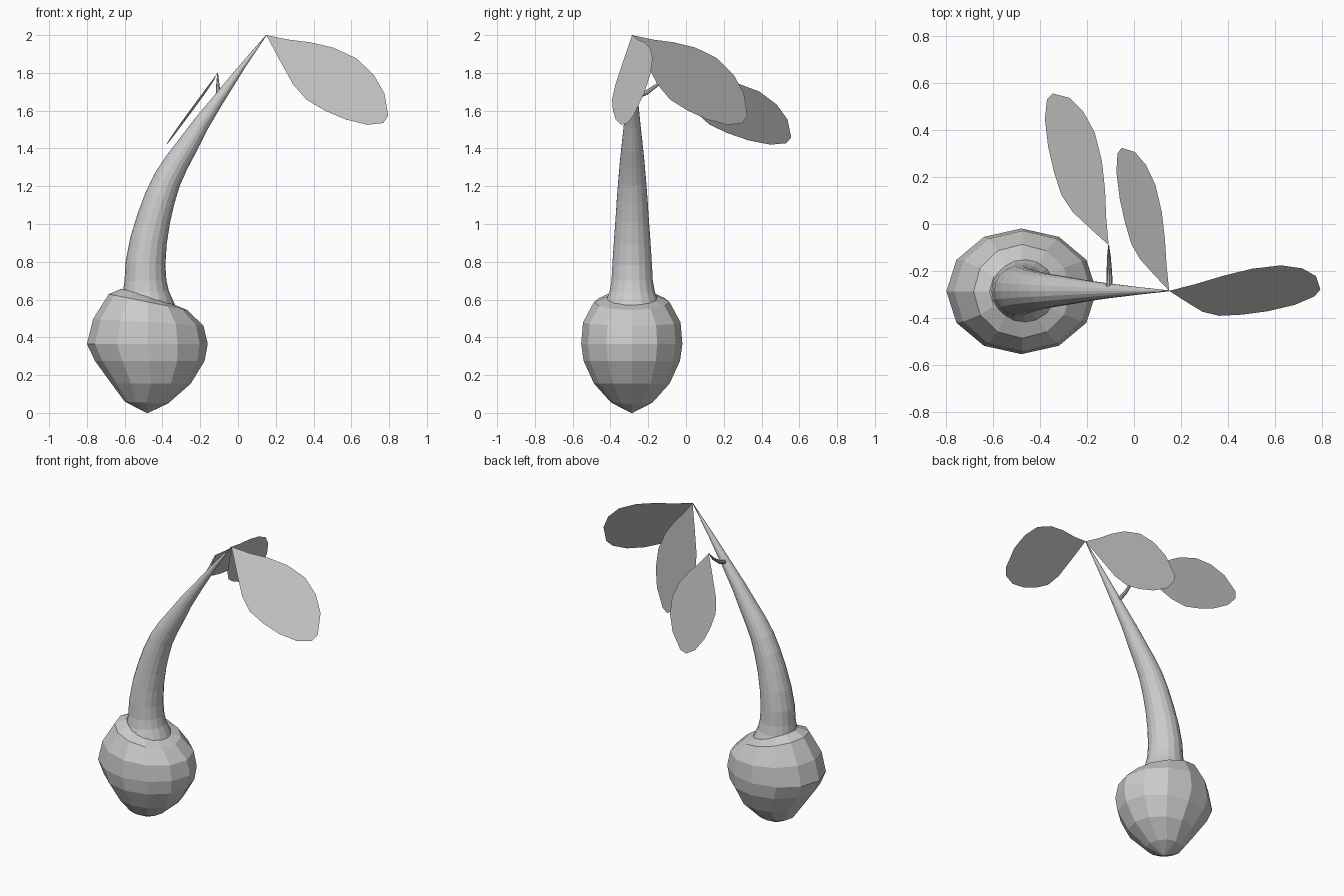
import bpy, math
from mathutils import Vector

if "Cube" in bpy.data.objects:
    bpy.data.objects.remove(bpy.data.objects["Cube"])

def make_object(name, verts, faces):
    mesh = bpy.data.meshes.new(name)
    mesh.from_pydata([tuple(v) for v in verts], [], faces)
    mesh.update()
    obj = bpy.data.objects.new(name, mesh)
    bpy.context.collection.objects.link(obj)
    return obj

def loft(name, rings):
    """Skin equal-sized rings of points and cap both ends."""
    n = len(rings[0])
    verts = [p for r in rings for p in r]
    faces = [tuple(reversed(range(n)))]
    for k in range(len(rings) - 1):
        for i in range(n):
            j = (i + 1) % n
            faces.append((k * n + i, k * n + j, (k + 1) * n + j, (k + 1) * n + i))
    faces.append(tuple(range((len(rings) - 1) * n, len(rings) * n)))
    return make_object(name, verts, faces)

def tube(name, path, sides, hint):
    """Tapered tube through (x, y, z, radius) points."""
    pts = [Vector(p[:3]) for p in path]
    rings = []
    for k, p in enumerate(pts):
        t = (pts[min(k + 1, len(pts) - 1)] - pts[max(k - 1, 0)]).normalized()
        u = Vector(hint).cross(t).normalized()
        v = t.cross(u)
        rings.append([p + path[k][3] * (math.cos(a) * u + math.sin(a) * v)
                      for a in (2 * math.pi * i / sides for i in range(sides))])
    return loft(name, rings)

# Faceted bulb: centre x, z, x radius, y radius, upward tilt on the left
Y = -0.287
bulb_rings = [
    (-0.48, 0.0, 0.004, 0.004, 0), (-0.485, 0.055, 0.115, 0.11, 0.005),
    (-0.46, 0.155, 0.21, 0.2, 0), (-0.467, 0.275, 0.29, 0.255, 0),
    (-0.48, 0.365, 0.32, 0.268, 0), (-0.475, 0.48, 0.292, 0.258, 0.018),
    (-0.477, 0.587, 0.207, 0.2, 0.042), (-0.483, 0.618, 0.133, 0.125, 0.04),
]
angles = [2 * math.pi * i / 12 for i in range(12)]
loft("bulb", [[(cx + rx * math.cos(a), Y + ry * math.sin(a), z - tilt * math.cos(a))
               for a in angles] for cx, z, rx, ry, tilt in bulb_rings])

# Curved tapering stem, flared where it meets the bulb
YS = -0.285
stem_path = [
    (-0.485, 0.56, 0.155), (-0.486, 0.60, 0.138), (-0.488, 0.64, 0.122),
    (-0.490, 0.70, 0.111), (-0.490, 0.79, 0.106), (-0.474, 0.91, 0.098),
    (-0.446, 1.03, 0.089), (-0.414, 1.135, 0.082), (-0.375, 1.235, 0.074),
    (-0.325, 1.325, 0.066), (-0.27, 1.41, 0.057), (-0.195, 1.53, 0.044),
    (-0.11, 1.65, 0.032), (0.02, 1.83, 0.016), (0.15, 2.0, 0.002),
]
tube("stem", [(x, YS, z, r) for x, z, r in stem_path], 18, (0, 1, 0))

# Short side stalk for the lower leaf
tube("side_stalk", [(-0.105, -0.28, 1.67, 0.014), (-0.105, -0.21, 1.695, 0.012),
                    (-0.107, -0.14, 1.745, 0.008), (-0.108, -0.09, 1.80, 0.002)],
     8, (1, 0, 0))

# Flat leaves share one outline: reach, drop
outline = [(0, 0), (0.18, 0.05), (0.36, 0.08), (0.55, 0.14), (0.74, 0.26),
           (0.88, 0.44), (0.97, 0.65), (1, 0.9), (0.96, 0.98), (0.83, 1),
           (0.65, 0.94), (0.48, 0.84), (0.33, 0.72), (0.22, 0.55), (0.11, 0.28)]

def leaf(name, base, reach, drop):
    b, r, d = Vector(base), Vector(reach), Vector(drop)
    make_object(name, [b + s * r + h * d for s, h in outline],
                [tuple(range(len(outline)))])

tip = (0.15, YS, 2.0)
leaf("right_leaf", tip, (0.645, 0.237, 0), (0, -0.2565, -0.475))
leaf("back_leaf", tip, (0, 0.61, 0), (-0.225, 0, -0.475))
leaf("lower_leaf", (-0.108, -0.09, 1.80), (0.022, 0.647, 0), (-0.29, 0, -0.38))
